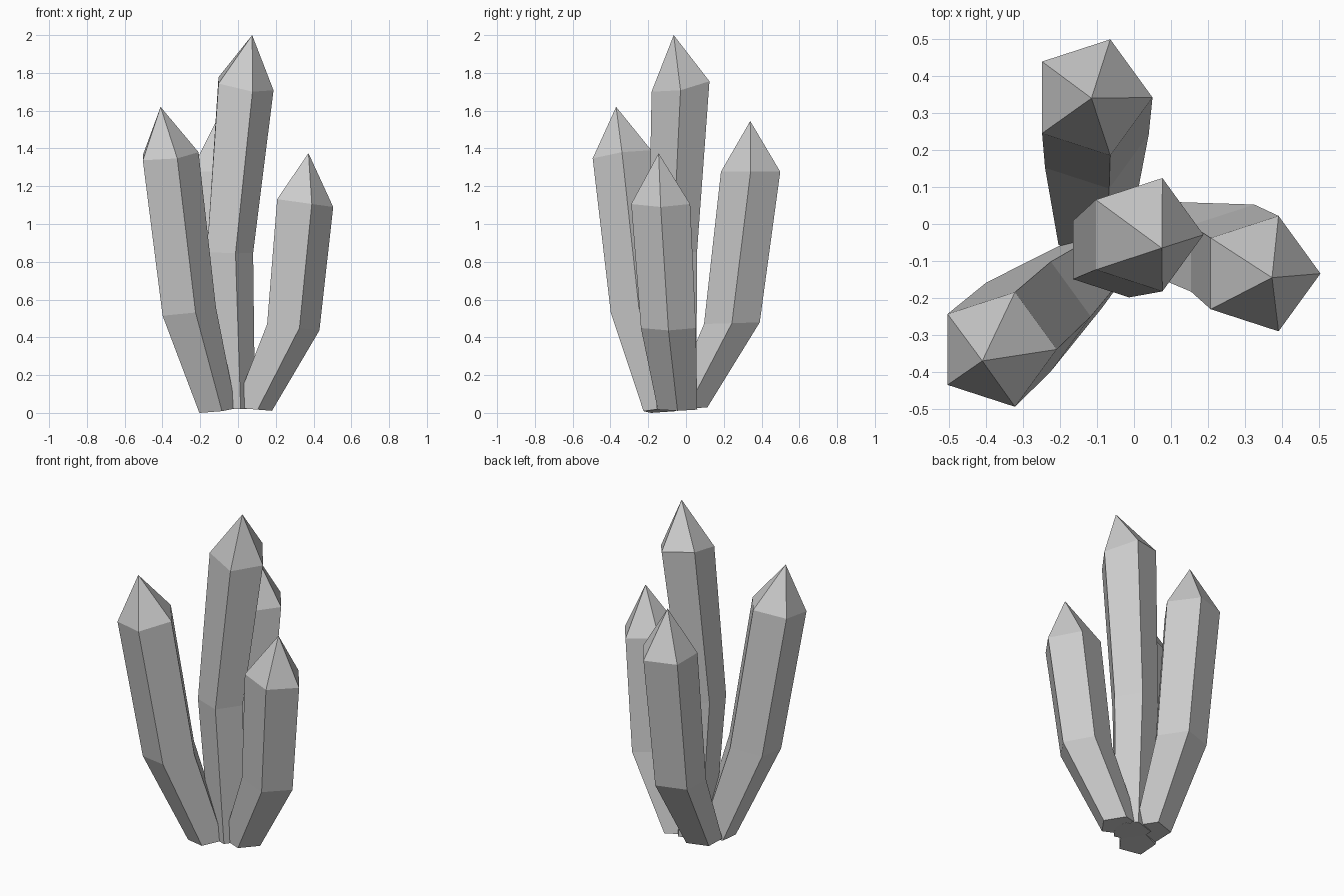
import bpy
from math import cos, sin, tau

if "Cube" in bpy.data.objects:
    bpy.data.objects.remove(bpy.data.objects["Cube"])


def crystal(name, rings, tip):
    """Five-sided bent shaft with a pointed tip.
    Each ring: centre x, y, z, radius, z slope along x, z slope along y."""
    n = 5
    verts, faces = [], []
    for cx, cy, cz, r, sx, sy in rings:
        for i in range(n):
            dx, dy = r * cos(tau * i / n), r * sin(tau * i / n)
            verts.append((cx + dx, cy + dy, cz + sx * dx + sy * dy))
    verts.append(tip)
    # shaft sides
    for k in range(len(rings) - 1):
        for i in range(n):
            j = (i + 1) % n
            a, b = k * n, (k + 1) * n
            faces.append((a + i, a + j, b + j, b + i))
    # pointed tip and flat base
    last = (len(rings) - 1) * n
    for i in range(n):
        faces.append((last + i, last + (i + 1) % n, len(verts) - 1))
    faces.append(tuple(reversed(range(n))))
    mesh = bpy.data.meshes.new(name)
    mesh.from_pydata(verts, [], faces)
    mesh.update()
    obj = bpy.data.objects.new(name, mesh)
    bpy.context.collection.objects.link(obj)
    return obj


# tall middle crystal
crystal("centre_crystal", [
    (-0.02, -0.05, 0.02, 0.11, 0, 0),
    (-0.055, -0.07, 0.85, 0.135, -0.03, 0.03),
    (0.027, -0.029, 1.737, 0.161, -0.18, 0.18),
], (0.075, -0.065, 2.0))

# short crystal leaning right
crystal("right_crystal", [
    (0.07, -0.045, 0.02, 0.11, -0.08, 0),
    (0.278, -0.093, 0.455, 0.153, -0.12, 0),
    (0.34, -0.134, 1.113, 0.164, -0.14, 0),
], (0.373, -0.145, 1.375))

# crystal leaning to the front left
crystal("left_crystal", [
    (-0.118, -0.123, 0.013, 0.107, 0.1, 0.07),
    (-0.273, -0.25, 0.54, 0.156, 0.13, 0.1),
    (-0.372, -0.339, 1.364, 0.163, 0.1, 0.14),
], (-0.41, -0.37, 1.62))

# crystal leaning back
crystal("back_crystal", [
    (-0.115, 0.008, 0.025, 0.11, 0, 0.03),
    (-0.115, 0.243, 0.475, 0.155, 0, 0.03),
    (-0.115, 0.342, 1.277, 0.165, 0, 0),
], (-0.115, 0.34, 1.545))
